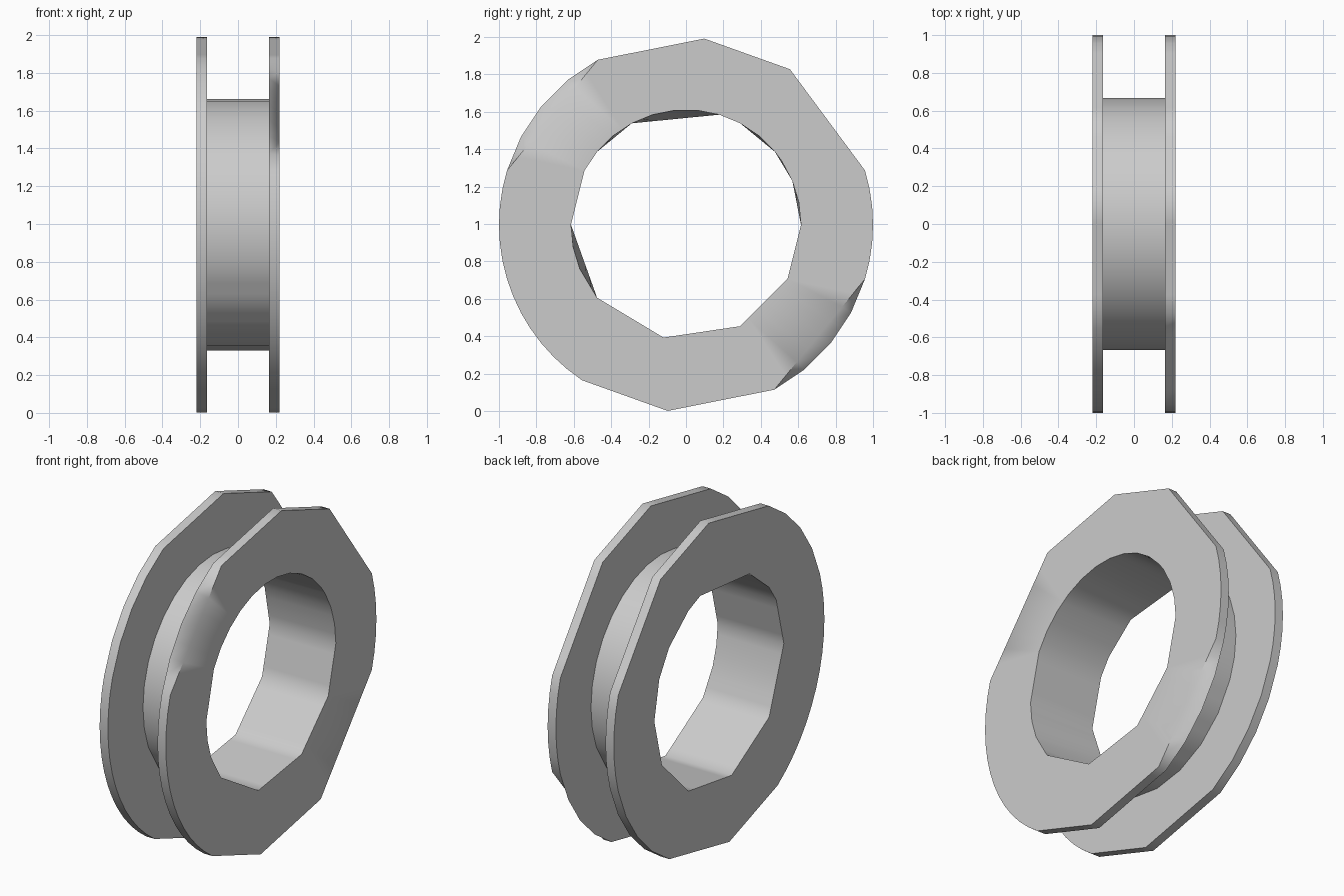
import bpy, bmesh, math

if "Cube" in bpy.data.objects:
    bpy.data.objects.remove(bpy.data.objects["Cube"])

N = 64            # angular steps around the x axis
CENTRE_Z = 0.996


def ring(x, radius, corners):
    """Points of a faceted ring: corners lie on the circle, the rest on chords."""
    def on_circle(i):
        a = 2 * math.pi * i / N
        return radius * math.cos(a), radius * math.sin(a)
    corners = sorted(set(corners))
    pts = []
    for i in range(N):
        lo = max([c for c in corners if c <= i], default=corners[-1] - N)
        hi = min([c for c in corners if c > i], default=corners[0] + N)
        t = (i - lo) / (hi - lo)
        (y0, z0), (y1, z1) = on_circle(lo), on_circle(hi)
        pts.append((x, y0 + (y1 - y0) * t, CENTRE_Z + z0 + (z1 - z0) * t))
    return pts


# Corner patterns (step numbers): round stretches mixed with flat cuts
round_sides = list(range(0, 4)) + list(range(29, 43)) + list(range(61, 64))
outer_cut = round_sides + [10, 15, 21, 47, 53]
outer_full = outer_cut + [23, 25, 27, 55, 57, 59]
hub = list(range(0, 38, 2)) + [39, 42, 45, 48, 51, 54, 57, 60, 62]
bore_left = [0, 4, 7, 11, 13, 21, 25, 27, 32, 39, 46, 53, 59]
bore_right = bore_left + [2, 6, 9, 15, 17, 19, 23, 34, 36]

# Closed cross-section: right flange, hub groove, left flange, bore
profile = [
    (0.22, 1.0, outer_cut), (0.165, 1.0, outer_full),
    (0.165, 0.667, hub), (-0.165, 0.667, hub),
    (-0.165, 1.0, outer_full), (-0.22, 1.0, outer_full),
    (-0.22, 0.615, bore_left), (0.22, 0.615, bore_right),
]

bm = bmesh.new()
rings = [[bm.verts.new(p) for p in ring(*row)] for row in profile]
for k, a in enumerate(rings):
    b = rings[(k + 1) % len(rings)]
    for i in range(N):
        j = (i + 1) % N
        bm.faces.new((a[i], a[j], b[j], b[i]))
bmesh.ops.recalc_face_normals(bm, faces=bm.faces)

mesh = bpy.data.meshes.new("grooved_wheel")
bm.to_mesh(mesh)
bm.free()
wheel = bpy.data.objects.new("grooved_wheel", mesh)
bpy.context.collection.objects.link(wheel)

# Smooth rims with sharp flange edges
bpy.context.view_layer.objects.active = wheel
wheel.select_set(True)
bpy.ops.object.shade_smooth_by_angle(angle=math.radians(50))
